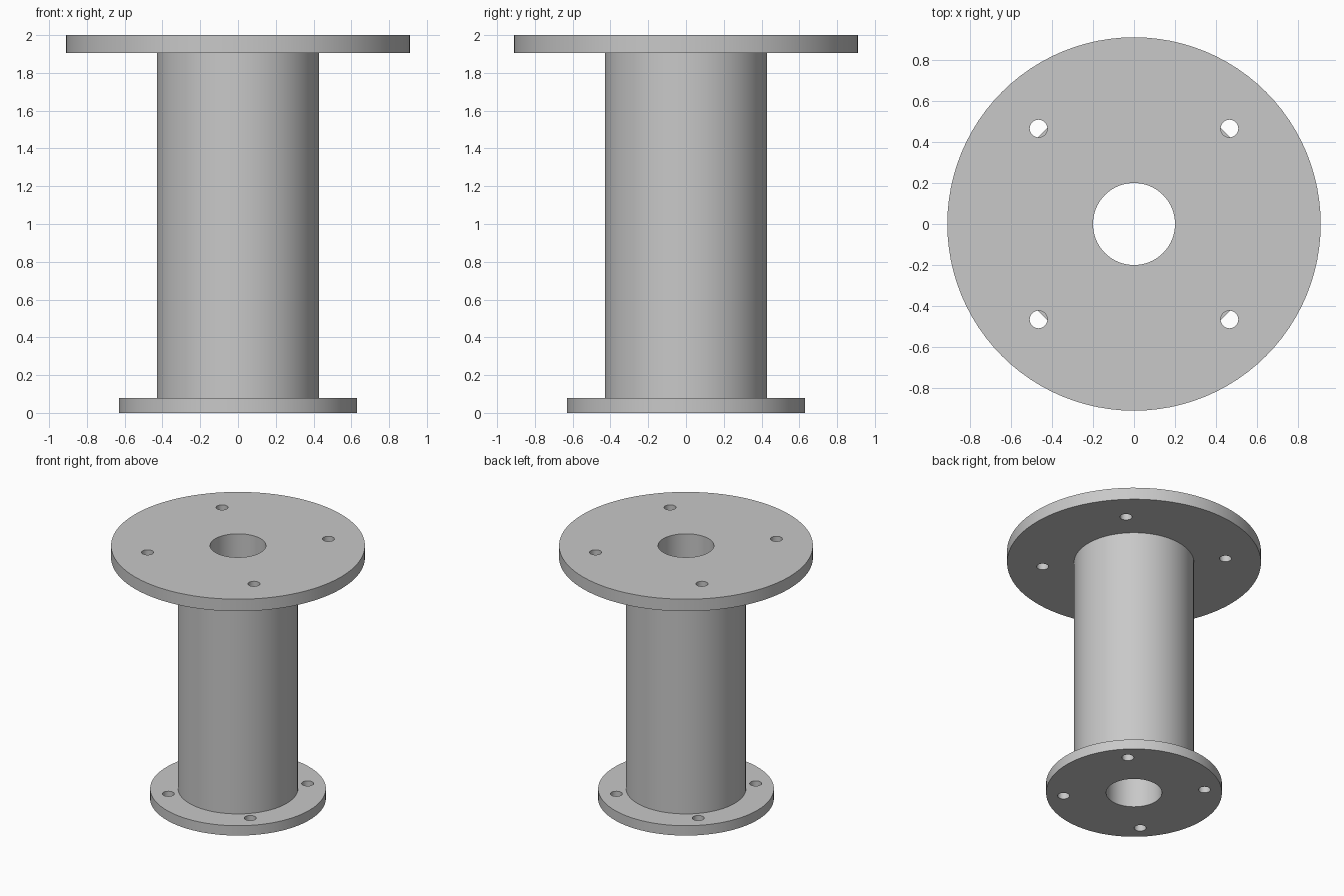
import bpy, bmesh, math

if "Cube" in bpy.data.objects:
    bpy.data.objects.remove(bpy.data.objects["Cube"])

SIDES = 96

metal = bpy.data.materials.new("plain grey metal")
metal.diffuse_color = (0.58, 0.58, 0.58, 1)
metal.use_nodes = True
metal.node_tree.nodes["Principled BSDF"].inputs["Base Color"].default_value = metal.diffuse_color

# Flanged tube: closed (radius, height) profile turned about z
profile = [(0.20, 0.0), (0.63, 0.0), (0.63, 0.078), (0.43, 0.078),
           (0.43, 1.905), (0.91, 1.905), (0.91, 2.0), (0.20, 2.0)]
bm = bmesh.new()
rings = [[bm.verts.new((r * math.cos(a), r * math.sin(a), z)) for r, z in profile]
         for a in (2 * math.pi * i / SIDES for i in range(SIDES))]
n = len(profile)
for i in range(SIDES):
    p, q = rings[i], rings[(i + 1) % SIDES]
    for j in range(n):
        k = (j + 1) % n
        bm.faces.new((p[j], q[j], q[k], p[k]))
bmesh.ops.recalc_face_normals(bm, faces=bm.faces)
mesh = bpy.data.meshes.new("flanged_tube")
bm.to_mesh(mesh)
bm.free()
mesh.materials.append(metal)
tube = bpy.data.objects.new("flanged_tube", mesh)
bpy.context.collection.objects.link(tube)


def bolt_holes(pitch_radius, z):
    """Cut four diagonal bolt holes through the flange at height z."""
    for i in range(4):
        a = math.pi / 4 + i * math.pi / 2
        bpy.ops.mesh.primitive_cylinder_add(
            vertices=32, radius=0.043, depth=0.3,
            location=(pitch_radius * math.cos(a), pitch_radius * math.sin(a), z))
        cutter = bpy.context.object
        cutter.name = "bolt_hole_cutter"
        cutter.hide_render = True
        cutter.data.materials.append(metal)
        bpy.context.view_layer.objects.active = tube
        mod = tube.modifiers.new("bolt_hole", 'BOOLEAN')
        mod.operation = 'DIFFERENCE'
        mod.solver = 'EXACT'
        mod.object = cutter
        bpy.ops.object.modifier_apply(modifier=mod.name)
        bpy.data.objects.remove(cutter, do_unlink=True)


bolt_holes(0.658, 1.95)   # wide top flange
bolt_holes(0.507, 0.04)   # small bottom flange

# Smooth round walls, crisp rims
bpy.ops.object.select_all(action='DESELECT')
tube.select_set(True)
bpy.context.view_layer.objects.active = tube
bpy.ops.object.shade_smooth_by_angle(angle=math.radians(30))
